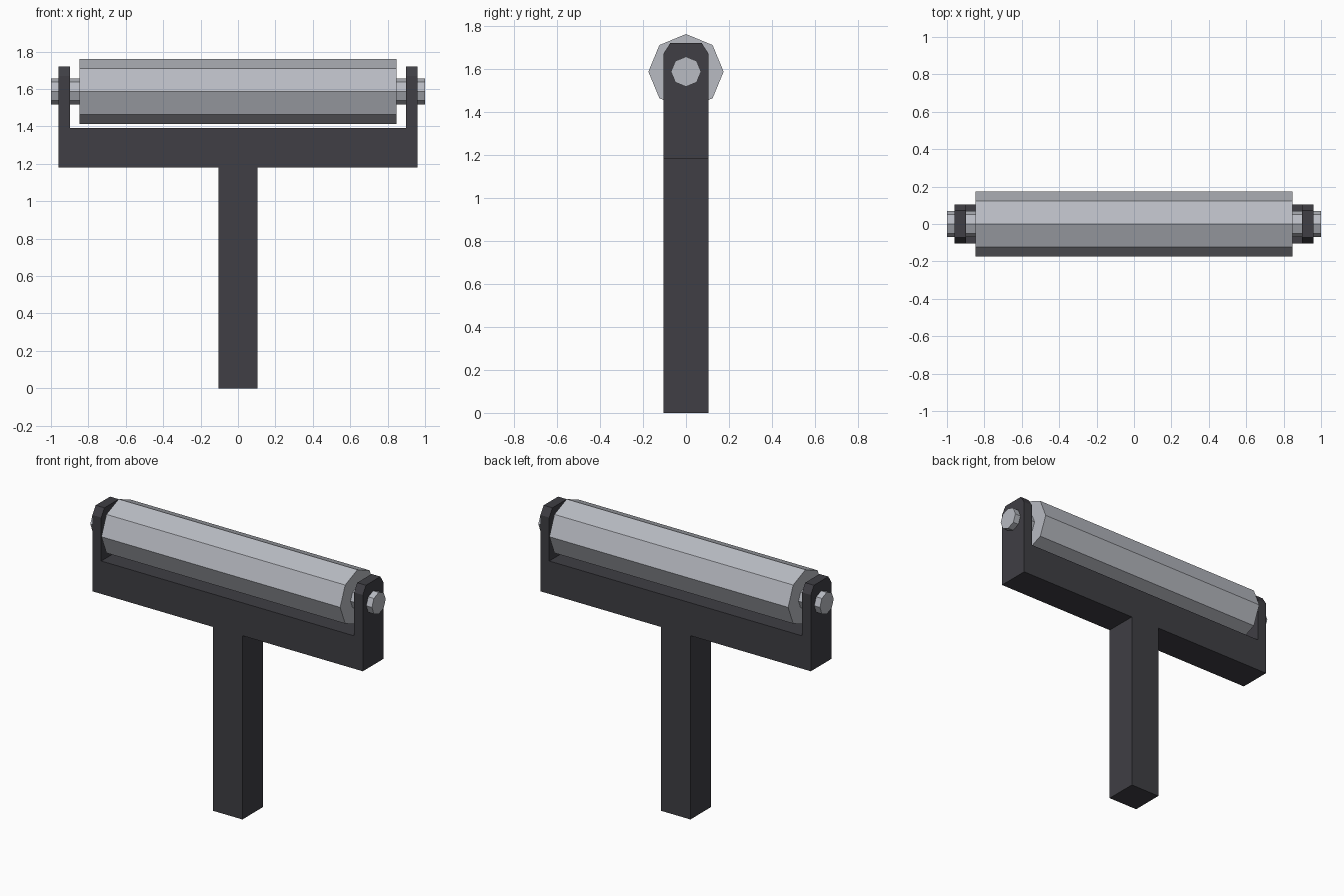
import bpy, bmesh, math
from mathutils import Matrix

if "Cube" in bpy.data.objects:
    bpy.data.objects.remove(bpy.data.objects["Cube"])


def material(name, rgb):
    m = bpy.data.materials.new(name)
    m.diffuse_color = (*rgb, 1)
    m.use_nodes = True
    m.node_tree.nodes["Principled BSDF"].inputs["Base Color"].default_value = m.diffuse_color
    return m


DARK = material("dark_plastic", (0.05, 0.049, 0.058))
GREY = material("light_grey", (0.48, 0.495, 0.54))

DEPTH = 0.105      # half depth of the frame
AXIS_Z = 1.587     # height of the roller axis
ARM_TOP = 1.72


def finish(bm, name, mat):
    bmesh.ops.recalc_face_normals(bm, faces=bm.faces)
    me = bpy.data.meshes.new(name)
    bm.to_mesh(me)
    bm.free()
    me.materials.append(mat)
    ob = bpy.data.objects.new(name, me)
    bpy.context.collection.objects.link(ob)
    return ob


def octagon_bar(name, radius, half_length):
    """Eight-sided bar along x with a corner pointing straight up."""
    bm = bmesh.new()
    mat = Matrix.Translation((0, 0, AXIS_Z)) @ Matrix.Rotation(math.pi / 2, 4, 'Y')
    bmesh.ops.create_cone(bm, cap_ends=True, segments=8, radius1=radius,
                          radius2=radius, depth=2 * half_length, matrix=mat)
    return finish(bm, name, GREY)


# Handle and fork: mirrored outline extruded through the depth
half = [(0.105, 0), (0.105, 1.18), (0.96, 1.18), (0.96, ARM_TOP),
        (0.898, ARM_TOP), (0.898, 1.391)]
outline = half + [(-x, z) for x, z in reversed(half)]
bm = bmesh.new()
face = bm.faces.new([bm.verts.new((x, -DEPTH, z)) for x, z in outline])
ext = bmesh.ops.extrude_face_region(bm, geom=[face])
bmesh.ops.translate(bm, vec=(0, 2 * DEPTH, 0),
                    verts=[v for v in ext["geom"] if isinstance(v, bmesh.types.BMVert)])

# Chamfer the front and back corners of both arm tops
tips = [e for e in bm.edges
        if all(v.co.z > ARM_TOP - 0.001 for v in e.verts)
        and abs(e.verts[0].co.y - e.verts[1].co.y) < 0.001]
bmesh.ops.bevel(bm, geom=tips, offset=0.032, segments=1, affect='EDGES')
for v in bm.verts:
    if 1.6 < v.co.z < ARM_TOP - 0.01:
        v.co.z = 1.67
finish(bm, "handle_and_fork", DARK)

# Roller and the axle that passes through it and the arms
octagon_bar("roller", 0.175, 0.848)
octagon_bar("axle", 0.07, 1.0)
